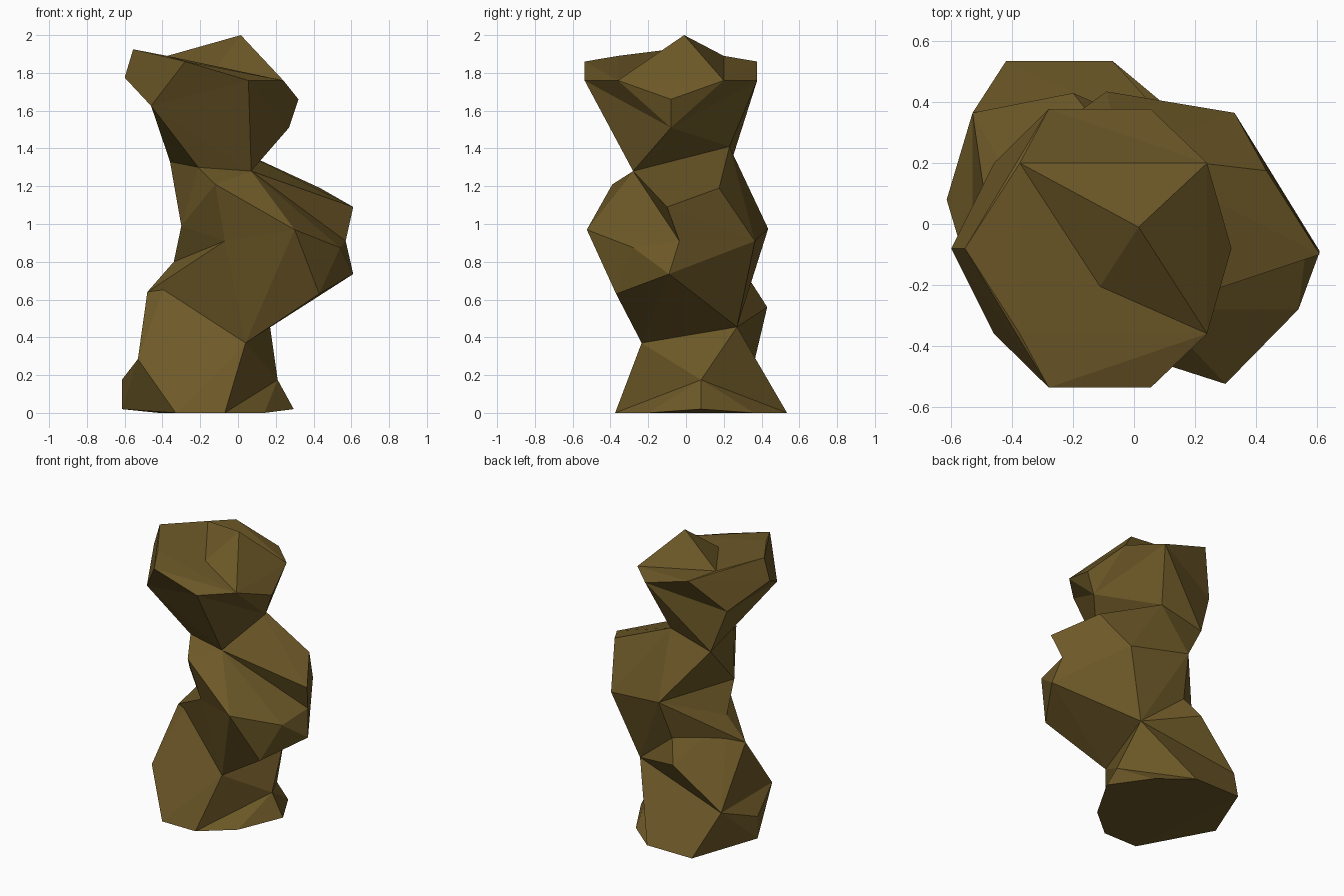
import bpy
import bmesh

cube = bpy.data.objects.get("Cube")
if cube:
    bpy.data.objects.remove(cube, do_unlink=True)

# Single earthy colour
BROWN = (0.155, 0.1, 0.021, 1.0)
rock_brown = bpy.data.materials.new("rock_brown")
rock_brown.use_nodes = True
rock_brown.diffuse_color = BROWN
shader = next(n for n in rock_brown.node_tree.nodes if n.type == "BSDF_PRINCIPLED")
shader.inputs["Base Color"].default_value = BROWN
shader.inputs["Roughness"].default_value = 1.0


def boulder(name, points):
    """Faceted rock chunk: the convex hull of its corner points."""
    bm = bmesh.new()
    for point in points:
        bm.verts.new(point)
    hull = bmesh.ops.convex_hull(bm, input=bm.verts[:])
    spare = {v for v in hull["geom_interior"] + hull["geom_unused"]
             if isinstance(v, bmesh.types.BMVert)}
    bmesh.ops.delete(bm, geom=list(spare), context="VERTS")
    bmesh.ops.recalc_face_normals(bm, faces=bm.faces[:])
    mesh = bpy.data.meshes.new(name)
    bm.to_mesh(mesh)
    bm.free()
    mesh.materials.append(rock_brown)
    obj = bpy.data.objects.new(name, mesh)
    bpy.context.collection.objects.link(obj)
    return obj


def both_sides(centre, points):
    """Repeat points at equal distances in front of and behind a centre line."""
    return [(x, centre + side * y, z) for x, y, z in points for side in (-1, 1)]


# Corners shared by the slab and the tapering neck
slab_under = both_sides(-0.08, [(0.055, 0.457, 1.76), (-0.46, 0.28, 1.625)])
slab_under.append((0.27, -0.08, 1.51))

# Corners shared by the neck, shoulder and chest
neck_front = (0.07, -0.28, 1.28)
neck_back = (-0.04, 0.23, 1.41)
neck_back_right = (-0.36, 0.24, 1.33)
neck_right = (-0.21, -0.23, 1.3)
neck = [neck_front, neck_back, neck_back_right, neck_right]

# Corners shared by the middle rocks at the waist ridge
ridge_front = (0.3, -0.525, 0.97)
ridge_front_left = (0.54, -0.28, 0.875)
ridge_left = (0.57, -0.035, 0.91)
ridge_back_left = (0.33, 0.365, 0.91)
ridge_back = (-0.09, 0.435, 0.975)
ridge_right = (-0.3, -0.11, 0.99)
crease_front = (-0.07, -0.315, 0.91)
crease_right = (-0.34, 0.03, 0.8)

# Corners shared by the belly, lower body and foot
hip_right = (-0.48, 0.02, 0.64)
under_front = (0.04, -0.235, 0.37)
under_back = (0.17, 0.27, 0.455)
valley_back = (-0.13, 0.34, 0.7)
foot_left = (0.21, 0.08, 0.175)
foot_flanks = both_sides(0.08, [(-0.53, 0.285, 0.285)])
front_toes = [(-0.33, -0.375, 0), (-0.07, -0.375, 0)]
back_toes = [(-0.42, 0.535, 0), (-0.07, 0.535, 0)]

# Tilted slab at the top
slab_rim = both_sides(-0.08, [
    (-0.375, 0.28, 1.89),
    (-0.28, 0.457, 1.86),
    (0.24, 0.28, 1.76),
])
boulder("head_slab", slab_rim + slab_under + [
    (-0.555, -0.08, 1.925),
    (-0.6, -0.08, 1.775),
    (0.32, -0.08, 1.66),
])

# Small peak on the slab
boulder("peak", [
    (0.015, -0.01, 2.0),
    (-0.375, 0.2, 1.89),
    (0.24, 0.2, 1.76),
    (0.24, -0.36, 1.76),
    (-0.115, -0.21, 1.83),
])

# Neck tapering below the slab
boulder("neck", slab_under + neck)

# Upper rock jutting out to the left
boulder("shoulder", neck + [
    ridge_left, ridge_back_left, ridge_back, ridge_right,
    (0.61, -0.1, 1.09),
    (0.435, 0.175, 1.19),
])

# Upper rock bulging to the front
boulder("chest", neck + [
    ridge_front, ridge_front_left, ridge_left, ridge_back,
    ridge_right, crease_front,
    (-0.12, -0.39, 1.21),
])

# Narrow wedge between chest and belly
boulder("waist", [ridge_front, ridge_left, ridge_back, ridge_right,
                  crease_front, crease_right])

# Lower half of the middle rock, tapering underneath
boulder("belly", [
    ridge_front, ridge_front_left, ridge_left, ridge_back_left,
    ridge_back, crease_front, crease_right,
    hip_right, under_front, under_back, valley_back,
    (0.61, -0.09, 0.735),
    (0.43, -0.37, 0.63),
])

# Stocky rock carrying the middle
boulder("lower_body", foot_flanks + front_toes + [
    crease_right, valley_back, hip_right, under_front, under_back,
    (-0.2, 0.43, 0.56),
])

# Sloping rock between the lower body and the foot
boulder("shin", foot_flanks + front_toes + back_toes + [
    under_front, under_back, foot_left,
])

# Wide foot standing on the ground
boulder("foot", foot_flanks + front_toes + back_toes + [
    foot_left,
    (-0.615, 0.08, 0.175),
    (-0.615, 0.08, 0.02),
    (0.295, 0.08, 0.02),
    (0.14, 0.36, 0),
    (0.14, -0.2, 0),
])
